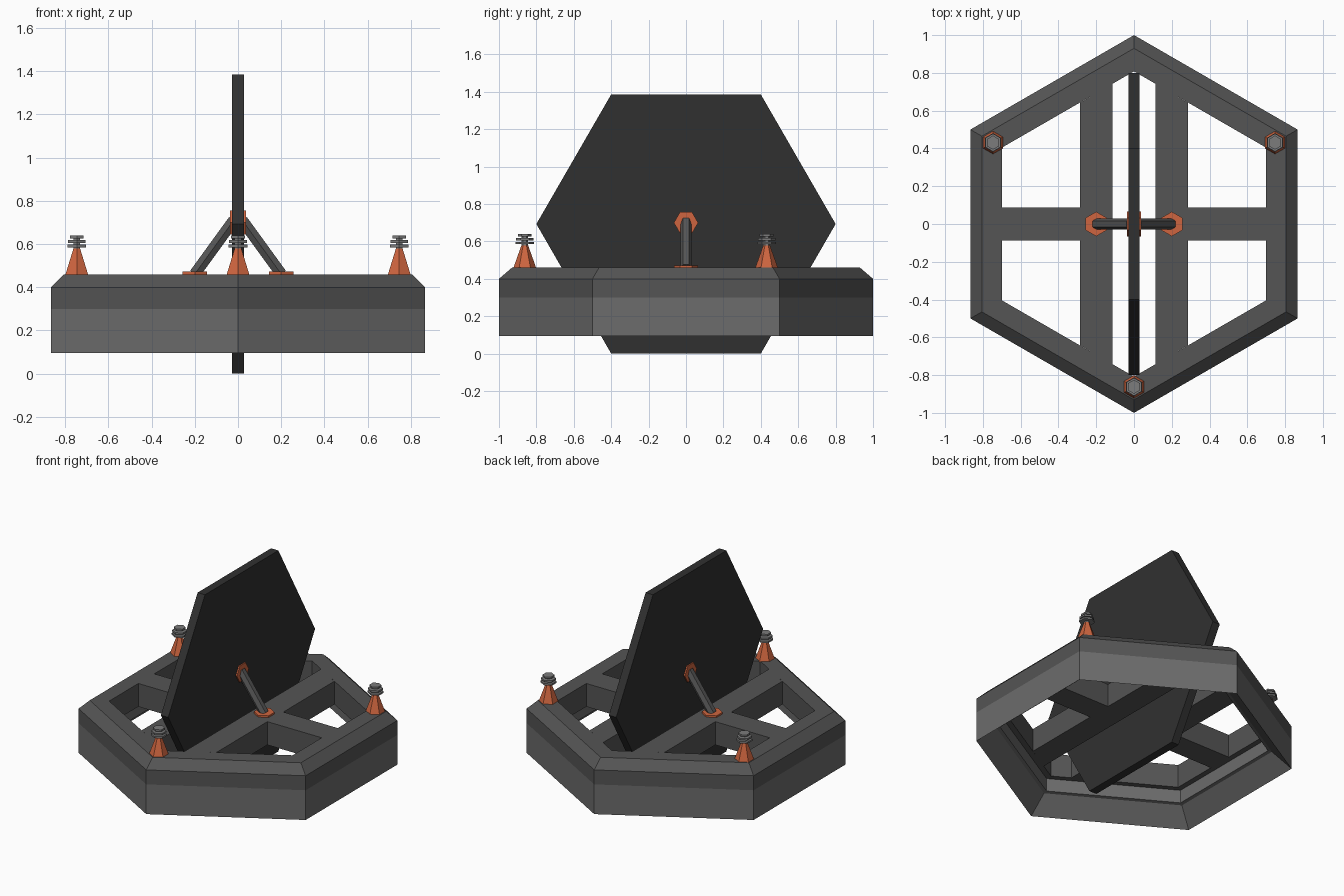
import bpy
import bmesh
from math import cos, sin, pi, radians
from mathutils import Matrix, Vector

if "Cube" in bpy.data.objects:
    bpy.data.objects.remove(bpy.data.objects["Cube"])


def material(name, color):
    m = bpy.data.materials.new(name)
    m.diffuse_color = (*color, 1)
    m.use_nodes = True
    m.node_tree.nodes["Principled BSDF"].inputs["Base Color"].default_value = m.diffuse_color
    return m


ORANGE = material("orange", (0.62, 0.13, 0.05))
DARK = material("dark_grey", (0.09, 0.09, 0.09))
LIGHT = material("mid_grey", (0.15, 0.15, 0.15))
BLACK = material("near_black", (0.03, 0.03, 0.03))
STEEL = material("steel_grey", (0.2, 0.2, 0.2))


def finish(bm, name, mat):
    bmesh.ops.recalc_face_normals(bm, faces=bm.faces)
    mesh = bpy.data.meshes.new(name)
    bm.to_mesh(mesh)
    bm.free()
    mesh.materials.append(mat)
    obj = bpy.data.objects.new(name, mesh)
    bpy.context.collection.objects.link(obj)
    return obj


def hex_ring(name, profile, mat):
    """Sweep a closed (radius, z) profile round six corners."""
    bm = bmesh.new()
    rings = [[bm.verts.new((r * cos(a), r * sin(a), z)) for r, z in profile]
             for a in [radians(30 + 60 * i) for i in range(6)]]
    n = len(profile)
    for i in range(6):
        a, b = rings[i], rings[(i + 1) % 6]
        for j in range(n):
            k = (j + 1) % n
            bm.faces.new((a[j], b[j], b[k], a[k]))
    return finish(bm, name, mat)


def prism(name, points, z0, z1, mat):
    """Extrude a flat outline upward."""
    bm = bmesh.new()
    low = [bm.verts.new((x, y, z0)) for x, y in points]
    high = [bm.verts.new((x, y, z1)) for x, y in points]
    bm.faces.new(low)
    bm.faces.new(high)
    n = len(points)
    for i in range(n):
        j = (i + 1) % n
        bm.faces.new((low[i], low[j], high[j], high[i]))
    return finish(bm, name, mat)


def hex_bar(name, p0, p1, r0, r1, mat, turn=30):
    """Six-sided bar or cone between two points."""
    p0, p1 = Vector(p0), Vector(p1)
    axis = p1 - p0
    rot = axis.to_track_quat('Z', 'Y').to_matrix().to_4x4()
    bm = bmesh.new()
    bmesh.ops.create_cone(
        bm, cap_ends=True, segments=6, radius1=r0, radius2=r1, depth=axis.length,
        matrix=Matrix.Translation((p0 + p1) / 2) @ rot @ Matrix.Rotation(radians(turn), 4, 'Z'))
    # make every bar show a corner toward +-y
    best = max(bm.verts, key=lambda v: v.co.y)
    spread = sum(1 for v in bm.verts if abs(v.co.y - best.co.y) < 1e-4)
    if spread > 2 or (r0 != r1 and spread > 1):
        spin = Matrix.Rotation(radians(30), 4, axis.normalized())
        bmesh.ops.rotate(bm, cent=p0, matrix=spin, verts=bm.verts)
    return finish(bm, name, mat)


# Base: lower skirt with chamfered inside, upper rim with chamfered outside
hex_ring("lower_skirt", [(1, 0.095), (1, 0.3), (0.85, 0.3), (0.85, 0.21), (0.875, 0.205)], LIGHT)
hex_ring("upper_rim", [(1, 0.3), (1, 0.4), (0.93, 0.46), (0.808, 0.46), (0.808, 0.3)], DARK)

# Deck beams, ends cut to the inside of the rim
for side, s in (("left", -1), ("right", 1)):
    long_beam = [(0.113, -0.743), (0.285, -0.643), (0.285, 0.643), (0.113, 0.743)]
    cross = [(0.285, -0.087), (0.70, -0.087), (0.70, 0.087), (0.285, 0.087)]
    prism(side + "_long_beam", [(s * x, y) for x, y in long_beam], 0.3, 0.46, DARK)
    prism(side + "_cross_beam", [(s * x, y) for x, y in cross], 0.3, 0.46, DARK)

    # Strut bracing the plate, with its foot flange
    hex_bar(side + "_strut", (s * 0.2, 0, 0.462), (s * 0.02, 0, 0.71), 0.03, 0.03, DARK)
    hex_bar(side + "_strut_flange", (s * 0.2, 0, 0.455), (s * 0.2, 0, 0.472), 0.065, 0.065, ORANGE)

# Upright hexagonal plate and the hub through its centre
hex_bar("upright_plate", (-0.028, 0, 0.693), (0.028, 0, 0.693), 0.8, 0.8, BLACK)
hex_bar("plate_hub", (-0.037, 0, 0.70), (0.037, 0, 0.70), 0.065, 0.065, ORANGE)

# Three insulator posts on alternate corners
for i, deg in enumerate((30, 150, 270)):
    x, y = 0.862 * cos(radians(deg)), 0.862 * sin(radians(deg))
    tag = f"post_{i + 1}_"
    hex_bar(tag + "cone", (x, y, 0.455), (x, y, 0.59), 0.062, 0.014, ORANGE)
    hex_bar(tag + "stem", (x, y, 0.57), (x, y, 0.635), 0.018, 0.018, STEEL)
    for j, (z, r) in enumerate(((0.585, 0.05), (0.606, 0.047), (0.627, 0.037))):
        hex_bar(f"{tag}disc_{j + 1}", (x, y, z), (x, y, z + 0.012), r, r, STEEL)
